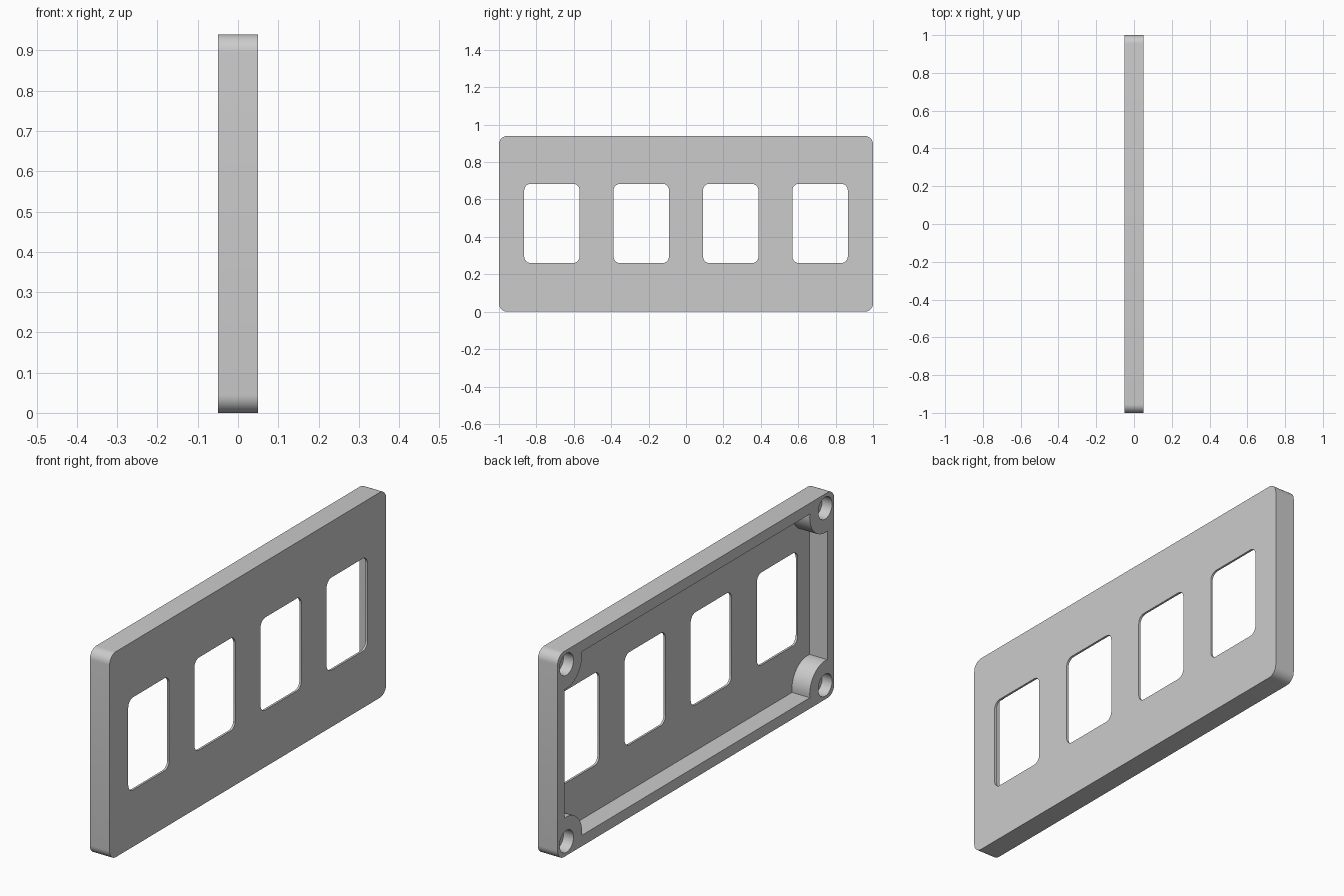
import bpy, bmesh, math

if "Cube" in bpy.data.objects:
    bpy.data.objects.remove(bpy.data.objects["Cube"])

HALF_Y, HALF_Z, HALF_X = 1.0, 0.47, 0.05
MID_Z = 0.47
RIM, PLATE = 0.05, 0.01
HOLE_INSET, HOLE_R, BOSS_R, HOLE_DEPTH = 0.065, 0.05, 0.112, 0.05


def arc(cy, cz, r, a0, a1, n):
    return [(cy + r * math.cos(a0 + (a1 - a0) * i / n),
             cz + r * math.sin(a0 + (a1 - a0) * i / n)) for i in range(n + 1)]


def rounded_rect(cy, cz, hy, hz, r, n=8):
    pts = []
    for k, (sy, sz) in enumerate([(1, 1), (-1, 1), (-1, -1), (1, -1)]):
        a = k * math.pi / 2
        pts += arc(cy + sy * (hy - r), cz + sz * (hz - r), r, a, a + math.pi / 2, n)
    return pts


def cavity_profile(n=12):
    # Rectangle inside the rim with a concave bite around each screw boss
    hy, hz = HALF_Y - RIM, HALF_Z - RIM
    off = HOLE_INSET - RIM
    cy, cz = hy - off, hz - off
    reach = math.asin(off / BOSS_R)
    quarter = arc(cy, cz, BOSS_R, -math.pi / 2 + reach, -math.pi - reach, n)
    quarter[0], quarter[-1] = (hy, quarter[0][1]), (quarter[-1][0], hz)
    pts = []
    for sy, sz in [(1, 1), (-1, 1), (-1, -1), (1, -1)]:
        corner = [(sy * y, sz * z + MID_Z) for y, z in quarter]
        pts += corner if sy * sz > 0 else corner[::-1]
    return pts


def prism(name, pts, x0, x1):
    bm = bmesh.new()
    face = bm.faces.new([bm.verts.new((x0, y, z)) for y, z in pts])
    ext = bmesh.ops.extrude_face_region(bm, geom=[face])
    verts = [v for v in ext["geom"] if isinstance(v, bmesh.types.BMVert)]
    bmesh.ops.translate(bm, verts=verts, vec=(x1 - x0, 0, 0))
    bmesh.ops.recalc_face_normals(bm, faces=bm.faces[:])
    mesh = bpy.data.meshes.new(name)
    bm.to_mesh(mesh)
    bm.free()
    ob = bpy.data.objects.new(name, mesh)
    bpy.context.collection.objects.link(ob)
    return ob


# Rounded slab
panel = prism("cover_panel", rounded_rect(0, MID_Z, HALF_Y, HALF_Z, 0.045), -HALF_X, HALF_X)
grey = bpy.data.materials.new("plain grey")
grey.diffuse_color = (0.6, 0.6, 0.6, 1)
grey.use_nodes = True
grey.node_tree.nodes["Principled BSDF"].inputs["Base Color"].default_value = grey.diffuse_color
panel.data.materials.append(grey)

# Hollow back with corner bosses
cutters = [prism("cavity_cutter", cavity_profile(), -HALF_X - 0.05, HALF_X - PLATE)]

# Four windows
for y in (-0.717, -0.239, 0.239, 0.717):
    cutters.append(prism("window_cutter", rounded_rect(y, 0.472, 0.148, 0.212, 0.035),
                         -0.02, HALF_X + 0.05))

# Blind screw holes in the bosses
for sy in (-1, 1):
    for sz in (-1, 1):
        ring = arc(sy * (HALF_Y - HOLE_INSET), MID_Z + sz * (HALF_Z - HOLE_INSET),
                   HOLE_R, 0, 2 * math.pi, 32)[:-1]
        cutters.append(prism("screw_hole_cutter", ring, -HALF_X - 0.05, -HALF_X + HOLE_DEPTH))

bpy.context.view_layer.objects.active = panel
panel.select_set(True)
for cutter in cutters:
    mod = panel.modifiers.new("cut", "BOOLEAN")
    mod.operation, mod.solver, mod.object = "DIFFERENCE", "EXACT", cutter
    bpy.ops.object.modifier_apply(modifier=mod.name)
    bpy.data.objects.remove(cutter)

bpy.ops.object.shade_smooth_by_angle(angle=math.radians(30))
